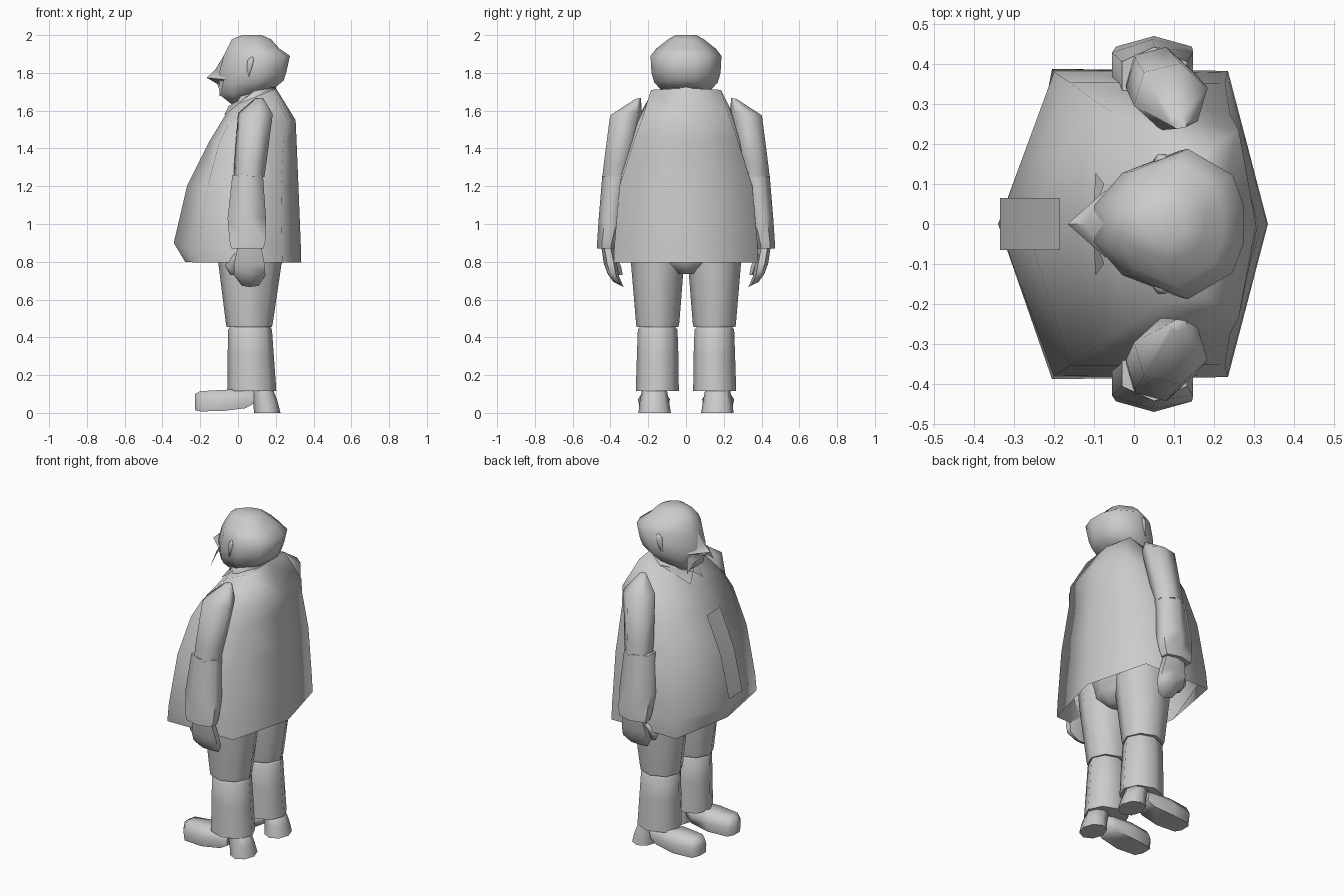
import bpy
from math import cos, sin, pi, radians

cube = bpy.data.objects.get("Cube")
if cube:
    bpy.data.objects.remove(cube)

grey = bpy.data.materials.new("plain grey")
grey.use_nodes = True
grey.diffuse_color = (0.6, 0.6, 0.6, 1)
grey.node_tree.nodes["Principled BSDF"].inputs["Base Color"].default_value = (0.6, 0.6, 0.6, 1)


def build(name, verts, faces, mirror=False, angle=70):
    mesh = bpy.data.meshes.new(name)
    mesh.from_pydata(verts, [], faces)
    mesh.materials.append(grey)
    ob = bpy.data.objects.new(name, mesh)
    bpy.context.collection.objects.link(ob)
    bpy.ops.object.select_all(action='DESELECT')
    ob.select_set(True)
    bpy.context.view_layer.objects.active = ob
    bpy.ops.object.mode_set(mode='EDIT')
    bpy.ops.mesh.select_all(action='SELECT')
    bpy.ops.mesh.normals_make_consistent(inside=False)
    bpy.ops.object.mode_set(mode='OBJECT')
    bpy.ops.object.shade_smooth_by_angle(angle=radians(angle))
    if mirror:
        mod = ob.modifiers.new("other side", 'MIRROR')
        mod.use_axis = (False, True, False)
    return ob


def loft(name, rings, mirror=False, bottom=True, angle=70):
    n, last = len(rings[0]), len(rings) - 1
    faces = [(r * n + i, r * n + (i + 1) % n, (r + 1) * n + (i + 1) % n, (r + 1) * n + i)
             for r in range(last) for i in range(n)]
    faces.append([last * n + i for i in range(n)])
    if bottom:
        faces.append(list(range(n))[::-1])
    return build(name, [p for ring in rings for p in ring], faces, mirror, angle)


def oval(z, x0, x1, y0, y1, slope=0, n=8, phase=0.0):
    # n-sided ring exactly filling a box, optionally tilted across y
    angles = [2 * pi * (i + phase) / n for i in range(n)]
    kx = 0.5 / max(cos(a) for a in angles)
    ky = 0.5 / max(sin(a) for a in angles)
    pts = []
    for a in angles:
        dy = (y1 - y0) * ky * sin(a)
        pts.append(((x0 + x1) / 2 + (x1 - x0) * kx * cos(a), (y0 + y1) / 2 + dy, z + slope * dy))
    return pts


def limb(name, rows, n=8, phase=0.0):
    loft(name, [oval(*row, n=n, phase=phase) for row in rows], True)


def hexagon(front, front_corner, back_corner, back):
    # symmetric ring of a front ridge, side corners and a back ridge
    (fx, fz), (bx, bz) = front, back
    (cx, cy, cz), (dx, dy, dz) = front_corner, back_corner
    return [(fx, 0, fz), (cx, cy, cz), (dx, dy, dz), (bx, 0, bz), (dx, -dy, dz), (cx, -cy, cz)]


# Jacket, open at the hem
loft("jacket", [
    hexagon((-.28, .8), (-.205, .388, .795), (.235, .383, .795), (.335, .795)),
    hexagon((-.34, .9), (-.2, .38, .9), (.233, .378, .9), (.332, .9)),
    hexagon((-.27, 1.2), (-.16, .354, 1.2), (.228, .352, 1.2), (.32, 1.2)),
    hexagon((-.15, 1.44), (-.1, .31, 1.43), (.24, .275, 1.44), (.31, 1.44)),
    hexagon((-.09, 1.54), (-.055, .28, 1.52), (.262, .235, 1.55), (.305, 1.55)),
    hexagon((-.04, 1.62), (.06, .2, 1.66), (.185, .185, 1.71), (.2, 1.72)),
], bottom=False, angle=80)

# Front strip
strip = [(-.185, 1.42), (-.278, 1.2), (-.335, .95)]
build("front_strip", [(x, y, z) for x, z in strip for y in (-.065, .065)],
      [(0, 1, 3, 2), (2, 3, 5, 4)])

# Collar and neck
build("collar_flaps", [(-.05, 0, 1.625), (-.073, .06, 1.575), (.07, .15, 1.69)],
      [(0, 1, 2)], True)
loft("neck", [oval(1.55, 0, .18, -.1, .1), oval(1.75, 0, .19, -.1, .1)])
loft("collar_band", [[(x, y, z + .2 * x) for x, y, z in oval(1.63, -.03, .2, -.13, .13)],
                     [(x, y, z + .2 * x) for x, y, z in oval(1.7, -.01, .2, -.11, .11)]])

# Head, widest toward the back
outline = [(0, .25), (.2, .7), (.6, 1), (.92, .65), (1, .25)]


def head_ring(z, x0, x1, w, tilt=0):
    half = [(x0 + (x1 - x0) * t, w * s, z + tilt * t) for t, s in outline]
    return half + [(x, -y, zz) for x, y, zz in reversed(half)]


loft("head", [
    head_ring(1.635, -.035, .1, .08, .06),
    head_ring(1.68, -.092, .2, .13, .045),
    head_ring(1.735, -.1, .242, .168, .025),
    head_ring(1.8, -.1, .255, .183),
    head_ring(1.89, -.076, .275, .188),
    head_ring(1.928, -.058, .22, .158),
    head_ring(1.978, -.032, .175, .095),
    head_ring(2.0, .02, .125, .055),
])
build("nose", [(-.166, 0, 1.775), (-.07, .085, 1.765), (-.07, -.085, 1.765),
               (-.07, 0, 1.9), (-.1, 0, 1.735), (-.122, 0, 1.815)],
      [(0, 1, 5), (1, 3, 5), (5, 3, 2), (0, 5, 2), (0, 4, 1), (0, 2, 4)], angle=80)
build("moustache", [(-.108, 0, 1.765), (-.108, 0, 1.735), (-.1, .065, 1.715),
                    (-.096, .128, 1.67), (-.075, .1, 1.755)], [(0, 1, 2, 3, 4)], True)
limb("ears", [(1.78, .045, .06, .135, .16), (1.82, .045, .08, .135, .168),
              (1.865, .05, .09, .14, .175), (1.885, .065, .085, .14, .165)], 6)

# Arms and hands: the shoulder rises to a peak on the inner side
limb("upper_arms", [(1.25, -.02, .14, .295, .443), (1.32, -.02, .15, .285, .435),
                    (1.585, .0, .184, .235, .402, -.12), (1.665, .09, .135, .238, .268, -.2)],
     6, .25)
limb("forearms", [(.87, -.035, .135, .375, .47), (.91, -.045, .145, .365, .47),
                  (1.03, -.055, .148, .33, .462), (1.26, -.03, .132, .295, .443)], 6, .5)
limb("hands", [(.68, .02, .11, .33, .385, .5), (.73, -.02, .145, .355, .415, .2),
               (.79, -.02, .14, .365, .435), (.89, .0, .12, .385, .45)], 6, .5)
limb("thumbs", [(.73, -.04, -.01, .335, .36), (.78, -.07, .0, .345, .385),
                (.84, -.02, .04, .375, .415)], 6)

# Trousers
loft("seat", [oval(.735, .08, .18, -.04, .04), oval(.795, -.04, .235, -.14, .14),
              oval(.9, -.1, .24, -.28, .28)])
limb("thighs", [(.455, -.06, .18, .04, .262), (.48, -.065, .185, .035, .265),
                (.8, -.105, .232, .01, .292), (.92, -.11, .24, .01, .3)])
limb("shins", [(.115, -.057, .203, .038, .266), (.3, -.055, .19, .04, .26),
               (.44, -.052, .18, .045, .255), (.46, -.04, .17, .06, .24)])


# Shoes: flat-soled front part lofted along its length, then a flared heel
def shoe_ring(x, y0, y1, z0, z1):
    w, mid = (y1 - y0) * .2, z0 + (z1 - z0) * .55
    return [(x, y0 + w * .4, z0), (x, y1 - w * .4, z0), (x, y1, mid),
            (x, y1 - w, z1), (x, y0 + w, z1), (x, y0, mid)]


loft("shoe_fronts", [shoe_ring(*row) for row in [
    (-.228, .13, .2, .015, .1), (-.2, .1, .24, .008, .115), (-.08, .085, .255, .01, .122),
    (.04, .1, .24, .025, .125), (.085, .12, .23, .05, .115)]], True)
limb("heels", [(0, .085, .225, .08, .252), (.06, .08, .21, .09, .245), (.14, .06, .18, .105, .23)])
